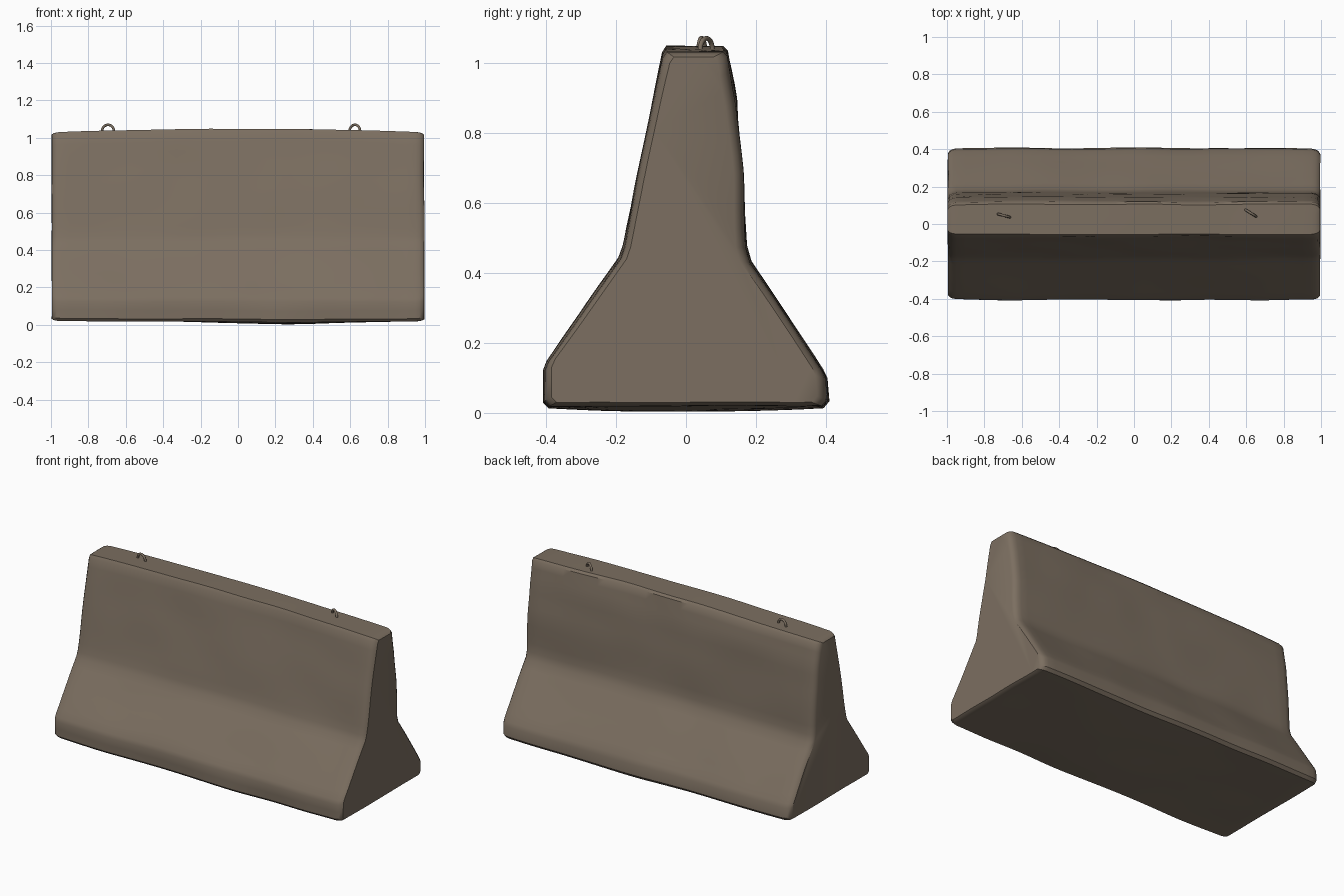
import bpy, bmesh, math
from mathutils import Vector, noise

cube = bpy.data.objects.get("Cube")
if cube:
    bpy.data.objects.remove(cube, do_unlink=True)


def make_material(name, rgb):
    mat = bpy.data.materials.new(name)
    mat.use_nodes = True
    mat.diffuse_color = (*rgb, 1)
    mat.node_tree.nodes["Principled BSDF"].inputs["Base Color"].default_value = (*rgb, 1)
    return mat


concrete = make_material("weathered concrete", (0.20, 0.158, 0.118))


def finish(bm, name, angle):
    bmesh.ops.recalc_face_normals(bm, faces=bm.faces)
    mesh = bpy.data.meshes.new(name)
    bm.to_mesh(mesh)
    bm.free()
    obj = bpy.data.objects.new(name, mesh)
    bpy.context.collection.objects.link(obj)
    mesh.materials.append(concrete)
    bpy.ops.object.select_all(action="DESELECT")
    obj.select_set(True)
    bpy.context.view_layer.objects.active = obj
    bpy.ops.object.shade_smooth_by_angle(angle=math.radians(angle))
    return obj


# Cross-section of the barrier (y, z), from the front foot over the top to the back foot
PROFILE = [(-0.39, 0.02), (-0.405, 0.035), (-0.405, 0.125), (-0.395, 0.15),
           (-0.19, 0.445), (-0.178, 0.48), (-0.066, 1.03), (-0.055, 1.048),
           (0.105, 1.048), (0.118, 1.035), (0.142, 0.9), (0.16, 0.7),
           (0.173, 0.48), (0.185, 0.435), (0.39, 0.125), (0.402, 0.10),
           (0.406, 0.04), (0.39, 0.022)]


def dense_ring(step=0.05):
    ring = []
    for a, b in zip(PROFILE, PROFILE[1:] + PROFILE[:1]):
        a, b = Vector(a), Vector(b)
        n = max(1, round((b - a).length / step))
        ring += [a.lerp(b, i / n) for i in range(n)]
    return ring


def weathered(x, y, z, inset):
    """Pull a section in towards its core, then warp it like worn concrete."""
    side = max(-1, min(1, (y - 0.03) / 0.08))
    y -= side * inset * (1.4 if side > 0 else 1)
    z = 0.5 + (z - 0.5) * (1 - 1.2 * inset)
    # bowed top and sagging underside
    z -= 0.018 * x * x * max(0, z)
    if z < 0.1:
        z -= 0.018 * math.exp(-((x - 0.25) / 0.4) ** 2) * (1 - 0.6 * (y / 0.4) ** 2)
    bump = noise.noise_vector(Vector((x * 3, y * 4, z * 4)))
    return Vector((x + bump.x * 0.004, y + bump.y * 0.007, max(0, z + bump.z * 0.003)))


# Barrier body, lofted along x with rounded ends
bm = bmesh.new()
ring = dense_ring()
half = [i / 20 * 0.95 for i in range(21)]
ends = [(0.97, 0.003), (0.985, 0.009), (0.995, 0.02)]
right = [(x, 0) for x in half] + ends
stations = [(-x, inset) for x, inset in reversed(right[1:])] + right
loops = [[bm.verts.new(weathered(x, p.x, p.y, inset)) for p in ring] for x, inset in stations]
for a, b in zip(loops, loops[1:]):
    for i in range(len(ring)):
        j = (i + 1) % len(ring)
        bm.faces.new((a[i], a[j], b[j], b[i]))
bm.faces.new(loops[0])
bm.faces.new(loops[-1])
finish(bm, "concrete_barrier", 35)


# Lifting loops: small bent tubes set into the top
def lifting_loop(name, x, y, turn, radius=0.033, tube=0.007, sides=8):
    bm = bmesh.new()
    along = Vector((math.cos(turn), math.sin(turn), 0))
    across = Vector((-along.y, along.x, 0))
    up = Vector((0, 0, 1))
    path = [(-radius, -0.03)]
    path += [(-radius * math.cos(math.pi * k / 10), radius * math.sin(math.pi * k / 10)) for k in range(11)]
    path += [(radius, -0.03)]
    base = Vector((x, y, 1.037))
    loops = []
    for u, w in path:
        out = (along * u + up * max(w, 0)).normalized()
        centre = base + along * u + up * w
        angles = [2 * math.pi * s / sides for s in range(sides)]
        loops.append([bm.verts.new(centre + (out * math.cos(t) + across * math.sin(t)) * tube)
                      for t in angles])
    for a, b in zip(loops, loops[1:]):
        for i in range(sides):
            j = (i + 1) % sides
            bm.faces.new((a[i], a[j], b[j], b[i]))
    bm.faces.new(loops[0])
    bm.faces.new(loops[-1])
    finish(bm, name, 50)


lifting_loop("right_lifting_loop", -0.695, 0.045, math.radians(-15))
lifting_loop("left_lifting_loop", 0.625, 0.058, math.radians(-32))
